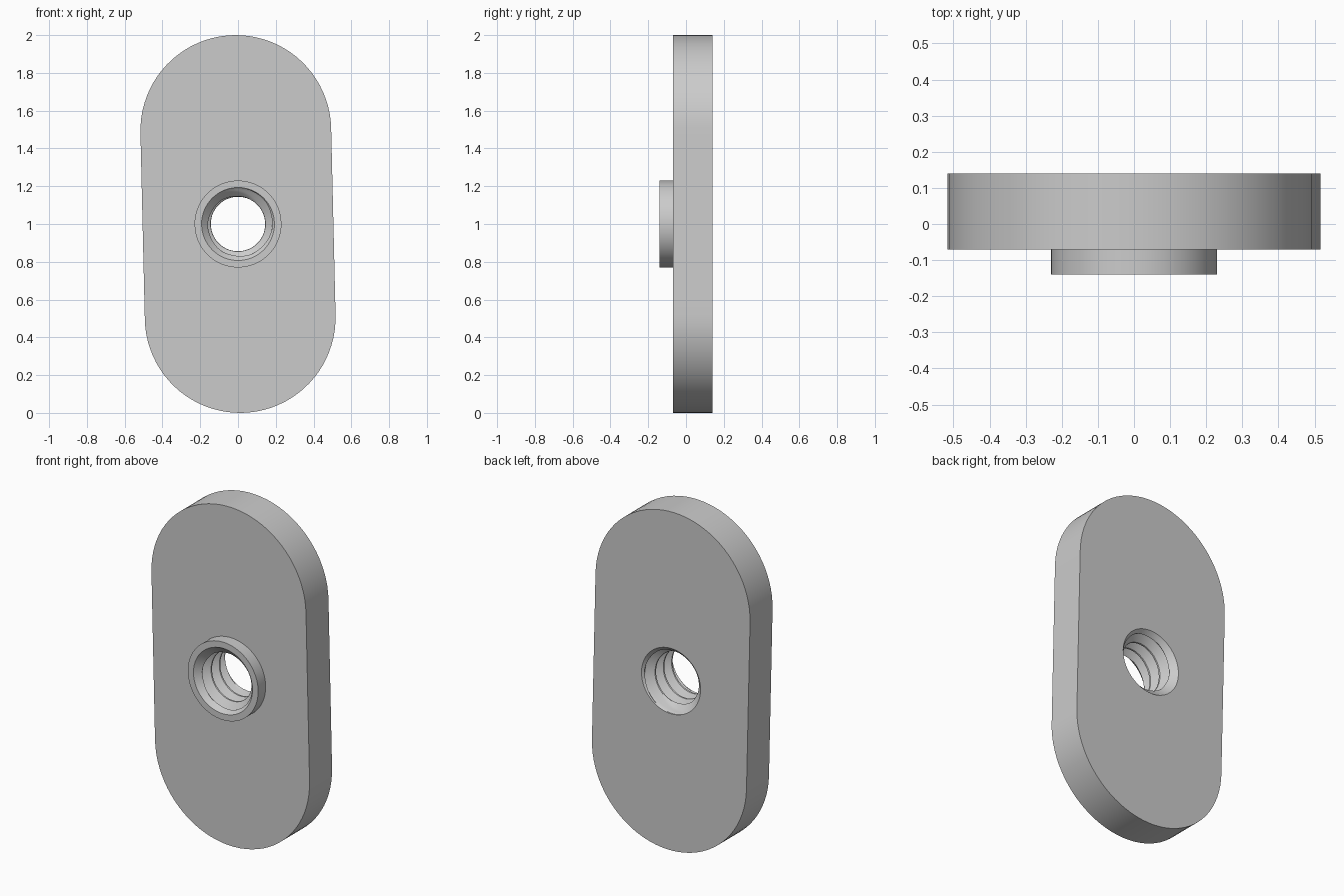
import bpy, bmesh, math

cube = bpy.data.objects.get("Cube")
if cube:
    bpy.data.objects.remove(cube)

# Main sizes
END_R, HALF_RUN, TILT = 0.505, 0.495, 0.0235
FRONT, STEP, BACK = -0.14, -0.07, 0.14
BOSS_R, ROOT_R, CREST_R = 0.23, 0.193, 0.144
PITCH, CREST_AT_TOP = 0.077, -0.097
ARC, SIDE, ROWS = 40, 16, 16

metal = bpy.data.materials.new("plain grey metal")
metal.use_nodes = True
grey = (0.6, 0.6, 0.6, 1)
metal.diffuse_color = grey
metal.node_tree.nodes["Principled BSDF"].inputs["Base Color"].default_value = grey


def finish(name, bm, angle):
    bmesh.ops.remove_doubles(bm, verts=bm.verts, dist=1e-5)
    mesh = bpy.data.meshes.new(name)
    bm.to_mesh(mesh)
    bm.free()
    mesh.materials.append(metal)
    obj = bpy.data.objects.new(name, mesh)
    bpy.context.collection.objects.link(obj)
    bpy.ops.object.select_all(action='DESELECT')
    obj.select_set(True)
    bpy.context.view_layer.objects.active = obj
    bpy.ops.object.shade_smooth_by_angle(angle=math.radians(angle))


def half_outline():
    """One rounded end and the straight side after it, clockwise."""
    pts = []
    for i in range(ARC):
        a = math.pi * (i / ARC - 0.5)
        pts.append((END_R * math.sin(a), HALF_RUN + END_R * math.cos(a)))
    for i in range(SIDE):
        pts.append((END_R, HALF_RUN * (1 - 2 * i / SIDE)))
    return pts


# Tilted slot-shaped outline, and the direction of each point from the bore
half = half_outline()
c, s = math.cos(TILT), math.sin(TILT)
outline = [(x * c - z * s, x * s + z * c)
           for x, z in half + [(-x, -z) for x, z in half]]
angles = []
for x, z in outline:
    a = math.atan2(x, z)
    while angles and a < angles[-1]:
        a += 2 * math.pi
    angles.append(a)
N = len(outline)


def circle(r):
    return [(r * math.sin(a), r * math.cos(a)) for a in angles]


# Plate with raised boss: rings lofted from the bore mouth round to the back
bm = bmesh.new()
rings = [(circle(ROOT_R), FRONT), (circle(BOSS_R), FRONT),
         (circle(BOSS_R), STEP), (outline, STEP),
         (outline, BACK), (circle(ROOT_R), BACK)]
loops = [[bm.verts.new((x, y, z + 1)) for x, z in pts] for pts, y in rings]
for a, b in zip(loops, loops[1:]):
    for i in range(N):
        j = (i + 1) % N
        bm.faces.new((a[i], a[j], b[j], b[i]))
bmesh.ops.recalc_face_normals(bm, faces=bm.faces)
finish("plate_with_boss", bm, 30)


# Threaded bore: helical V thread cut back by a chamfer at both mouths
def bore_point(a, row):
    y = CREST_AT_TOP + PITCH * (row / ROWS + a / (2 * math.pi))
    y = min(max(y, FRONT), BACK)
    phase = (y - CREST_AT_TOP) / PITCH - a / (2 * math.pi)
    off = abs(phase - round(phase)) * 2
    depth = min(max((off - 0.1) / 0.85, 0), 1)
    r = CREST_R + (ROOT_R - CREST_R) * depth
    r = max(r, ROOT_R - min(y - FRONT, BACK - y))
    return (r * math.sin(a), y, 1 + r * math.cos(a))


bm = bmesh.new()
all_angles = angles + [angles[0] + 2 * math.pi]
rows = range(-3 * ROWS, 5 * ROWS)
grid = [[bm.verts.new(bore_point(a, r)) for r in rows] for a in all_angles]
for p, q in zip(grid, grid[1:]):
    for k in range(len(rows) - 1):
        ys = [v.co.y for v in (p[k], p[k + 1], q[k + 1], q[k])]
        if max(ys) - min(ys) > 1e-6:
            bm.faces.new((p[k], p[k + 1], q[k + 1], q[k]))
loose = [v for v in bm.verts if not v.link_faces]
bmesh.ops.delete(bm, geom=loose, context='VERTS')
bmesh.ops.remove_doubles(bm, verts=bm.verts, dist=1e-5)
bmesh.ops.recalc_face_normals(bm, faces=bm.faces)
# Face the lining towards the bore axis
if sum(f.normal.x * f.calc_center_median().x
       + f.normal.z * (f.calc_center_median().z - 1) for f in bm.faces) > 0:
    bmesh.ops.reverse_faces(bm, faces=bm.faces)
finish("threaded_bore", bm, 30)
